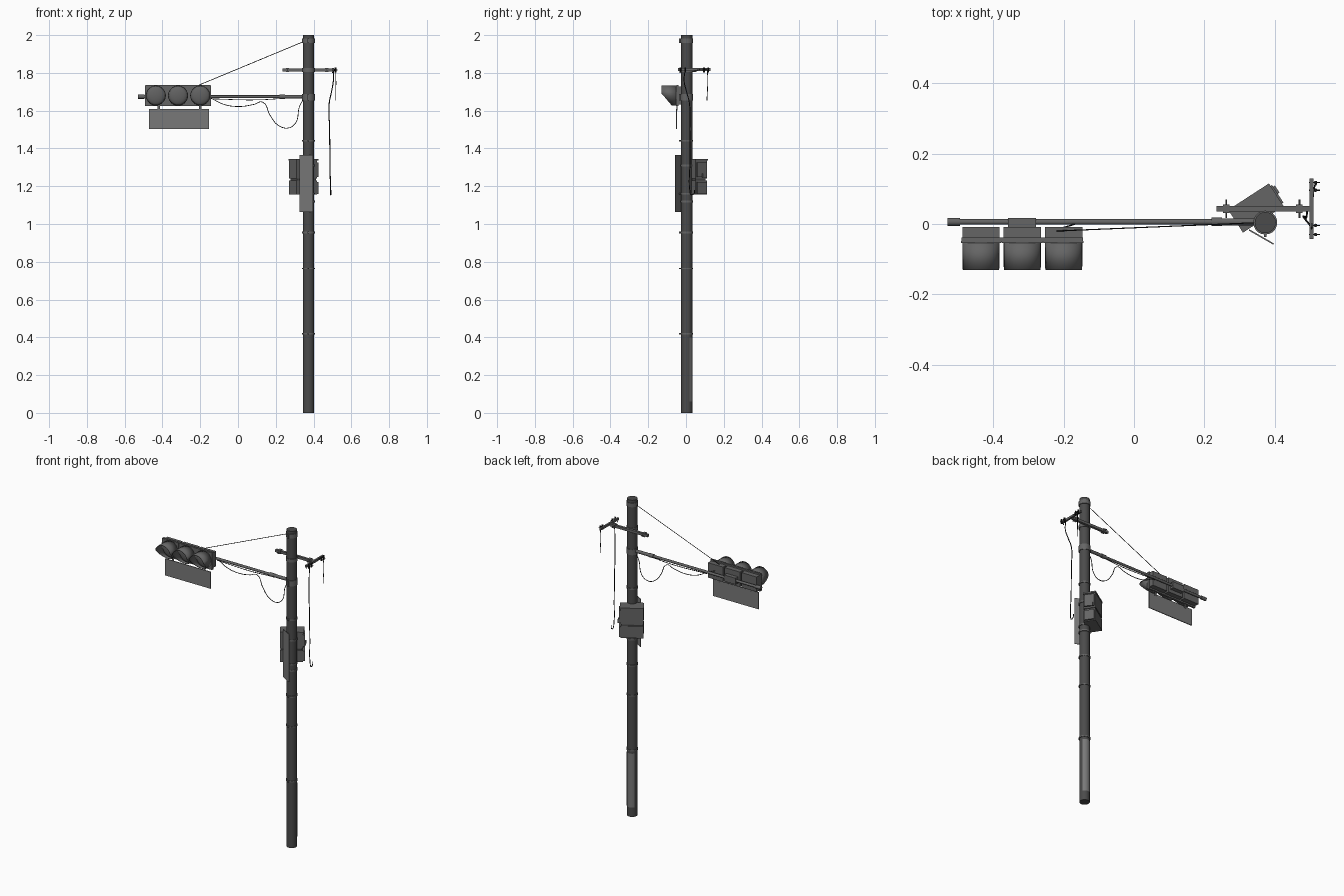
import bpy, bmesh, math
from mathutils import Vector, Matrix

cube = bpy.data.objects.get("Cube")
if cube:
    bpy.data.objects.remove(cube, do_unlink=True)


def material(name, value):
    m = bpy.data.materials.new(name)
    m.use_nodes = True
    col = (value, value, value, 1)
    m.diffuse_color = col
    m.node_tree.nodes["Principled BSDF"].inputs["Base Color"].default_value = col
    return m


POLE = material("dark grey pole", 0.07)
STEEL = material("grey steel", 0.13)
PANEL = material("light grey panel", 0.19)
LENS = material("grey lens", 0.12)
BLACK = material("black cable", 0.01)


def finish(name, bm, mat, smooth=False):
    bmesh.ops.recalc_face_normals(bm, faces=bm.faces)
    mesh = bpy.data.meshes.new(name)
    bm.to_mesh(mesh)
    bm.free()
    mesh.materials.append(mat)
    ob = bpy.data.objects.new(name, mesh)
    bpy.context.collection.objects.link(ob)
    if smooth:
        bpy.ops.object.select_all(action='DESELECT')
        ob.select_set(True)
        bpy.context.view_layer.objects.active = ob
        bpy.ops.object.shade_smooth_by_angle(angle=math.radians(40))
    return ob


def box(name, center, size, mat, turn=0):
    bm = bmesh.new()
    m = (Matrix.Translation(center) @ Matrix.Rotation(turn, 4, 'Z')
         @ Matrix.Diagonal((*size, 1)))
    bmesh.ops.create_cube(bm, size=1, matrix=m)
    return finish(name, bm, mat)


def rod(name, a, b, r, mat, sides=12, r2=None):
    a, b = Vector(a), Vector(b)
    d = b - a
    bm = bmesh.new()
    m = Matrix.Translation((a + b) / 2) @ d.to_track_quat('Z', 'Y').to_matrix().to_4x4()
    bmesh.ops.create_cone(bm, cap_ends=True, segments=sides, radius1=r,
                          radius2=r if r2 is None else r2, depth=d.length, matrix=m)
    return finish(name, bm, mat, True)


def cable(name, points, r=0.002):
    cu = bpy.data.curves.new(name, 'CURVE')
    cu.dimensions = '3D'
    cu.bevel_depth = r
    cu.bevel_resolution = 1
    cu.resolution_u = 6
    sp = cu.splines.new('BEZIER')
    sp.bezier_points.add(len(points) - 1)
    for p, co in zip(sp.bezier_points, points):
        p.co = co
        p.handle_left_type = p.handle_right_type = 'AUTO'
    cu.materials.append(BLACK)
    ob = bpy.data.objects.new(name, cu)
    bpy.context.collection.objects.link(ob)
    bpy.ops.object.select_all(action='DESELECT')
    ob.select_set(True)
    bpy.context.view_layer.objects.active = ob
    bpy.ops.object.convert(target='MESH')


# Pole with straps
PX, PY = 0.373, 0.004
rod("pole", (PX, PY, 0), (PX, PY, 2), 0.03, POLE, 20)
for i, (z, h) in enumerate([(1.97, 0.025), (1.672, 0.035), (1.44, 0.008), (1.16, 0.008),
                            (0.955, 0.008), (0.765, 0.006), (0.42, 0.008)]):
    rod(f"pole_strap_{i}", (PX, PY, z - h / 2), (PX, PY, z + h / 2), 0.034, STEEL, 20)
    box(f"strap_bolt_{i}", (PX, PY - 0.035, z), (0.008, 0.012, h), STEEL)

# Protective sheet round the back of the pole foot
bm = bmesh.new()
rows = []
for i in range(9):
    a = math.radians(30 + 15 * i)
    x, y = PX + 0.0315 * math.cos(a), PY + 0.0315 * math.sin(a)
    rows.append([bm.verts.new((x, y, z)) for z in (0.06, 0.4)])
for p, q in zip(rows, rows[1:]):
    bm.faces.new((p[0], q[0], q[1], p[1]))
finish("pole_foot_sheet", bm, PANEL, True)

# Signal arm
AZ, AY = 1.674, 0.006
rod("signal_arm", (-0.52, AY, AZ), (PX, AY, AZ), 0.008, STEEL)
rod("arm_end_cap", (-0.53, AY, AZ), (-0.495, AY, AZ), 0.011, STEEL)
rod("arm_collar", (0.22, AY, AZ), (0.25, AY, AZ), 0.012, STEEL)
rod("arm_root", (0.25, AY, AZ), (PX, AY, AZ), 0.01, STEEL)
box("arm_bracket", (-0.318, 0.002, AZ), (0.08, 0.03, 0.04), STEEL)

# Signal heads
SZ, R = 1.68, 0.053
box("signal_front_plate", (-0.318, -0.045, SZ), (0.345, 0.012, 0.112), STEEL)
for i in range(3):
    cx = -0.435 + 0.1175 * i
    box(f"signal_body_{i}", (cx, -0.025, SZ), (0.106, 0.034, 0.094), STEEL)
    box(f"signal_front_frame_{i}", (cx, -0.051, SZ), (0.114, 0.006, 0.108), STEEL)

    # Hood with a slanting lower cut
    bm = bmesh.new()
    n = 28
    back, front = [], []
    for k in range(n):
        a = 2 * math.pi * k / n
        x, z = R * math.cos(a), R * math.sin(a)
        reach = min(1, (z + R) / 0.066)
        back.append(bm.verts.new((cx + x, -0.05, SZ + z)))
        front.append(bm.verts.new((cx + x, -0.075 - 0.056 * reach, SZ + z)))
    for k in range(n):
        j = (k + 1) % n
        bm.faces.new((back[k], back[j], front[j], front[k]))
    hood = finish(f"signal_hood_{i}", bm, STEEL, True)
    mod = hood.modifiers.new("thickness", 'SOLIDIFY')
    mod.thickness = 0.003

    bm = bmesh.new()
    bmesh.ops.create_uvsphere(bm, u_segments=20, v_segments=10, radius=1,
                              matrix=Matrix.Translation((cx, -0.054, SZ))
                              @ Matrix.Diagonal((0.05, 0.016, 0.05, 1)))
    finish(f"signal_lens_{i}", bm, LENS, True)

# Name plate below the signal
box("hanging_plate", (-0.313, -0.05, 1.557), (0.318, 0.005, 0.106), PANEL)
for x in (-0.42, -0.2):
    box("plate_hanger", (x, -0.047, 1.615), (0.012, 0.004, 0.03), STEEL)

# Stay wire and arm cables
rod("stay_wire", (PX - 0.02, PY, 1.968), (-0.22, -0.02, 1.73), 0.0018, BLACK, 6)
cable("arm_cable", [(-0.2, -0.01, 1.69), (-0.14, AY, 1.665), (-0.08, AY, 1.635),
                    (0, AY, 1.622), (0.08, AY, 1.632), (0.13, AY, 1.645),
                    (0.17, AY, 1.575), (0.21, AY, 1.525), (0.265, AY, 1.508),
                    (0.305, AY, 1.535), (0.325, AY, 1.62), (0.345, AY, 1.66)])
cable("arm_upper_cable", [(-0.15, AY, 1.663), (0.1, AY, 1.657), (0.24, AY, 1.665)])

# Crossarm
CZ, CY = 1.815, 0.043
box("crossarm", (0.367, CY, CZ), (0.265, 0.015, 0.016), STEEL)
rod("crossarm_band", (PX, PY, CZ - 0.01), (PX, PY, CZ + 0.01), 0.034, STEEL, 20)
for x in (0.262, 0.47):
    rod("crossarm_bolt", (x, CY - 0.026, CZ), (x, CY + 0.026, CZ), 0.003, STEEL, 6)
    box("crossarm_clamp", (x, CY, CZ), (0.018, 0.024, 0.022), STEEL)
box("end_bar", (0.504, 0.043, CZ + 0.003), (0.011, 0.172, 0.014), STEEL)
for y in (-0.03, -0.004, 0.096, 0.118):
    rod("insulator", (0.516, y, CZ - 0.012), (0.516, y, CZ + 0.014), 0.005, BLACK, 8)
    rod("insulator_pin", (0.498, y, CZ), (0.528, y, CZ), 0.002, BLACK, 6)
cable("bar_cable", [(0.5, -0.032, 1.80), (0.504, -0.02, 1.822), (0.508, 0.04, 1.812),
                    (0.51, 0.09, 1.82), (0.516, 0.118, 1.815)])
cable("short_drop_cable", [(0.516, 0.112, 1.815), (0.518, 0.115, 1.78), (0.517, 0.111, 1.655)])
cable("long_drop_cable", [(0.505, -0.004, 1.82), (0.505, -0.01, 1.76), (0.495, 0.003, 1.70),
                          (0.483, 0.018, 1.64), (0.485, 0.02, 1.5), (0.487, 0.021, 1.33),
                          (0.49, 0.02, 1.18), (0.491, 0.028, 1.155), (0.491, 0.042, 1.16),
                          (0.491, 0.045, 1.18)], 0.0028)

# Control cabinet, turned away from the arm
TURN = math.radians(33)
spin = Matrix.Rotation(TURN, 3, 'Z')
origin = Vector((0.349, 0.047, 0))


def cabinet_part(name, offset, z0, z1, w, d, mat):
    c = origin + spin @ Vector((*offset, 0))
    box(name, (c.x, c.y, (z0 + z1) / 2), (w, d, z1 - z0), mat, TURN)


cabinet_part("upper_cabinet", (-0.005, 0), 1.24, 1.338, 0.13, 0.072, STEEL)
cabinet_part("upper_cabinet_lid", (-0.003, 0), 1.335, 1.345, 0.138, 0.077, STEEL)
cabinet_part("lower_cabinet", (-0.005, 0), 1.155, 1.23, 0.13, 0.072, STEEL)
cabinet_part("cabinet_core", (-0.005, 0), 1.225, 1.245, 0.12, 0.062, POLE)
cabinet_part("upper_cabinet_door", (0.065, 0), 1.25, 1.325, 0.012, 0.06, STEEL)
cabinet_part("lower_cabinet_door", (0.065, 0), 1.16, 1.222, 0.012, 0.06, STEEL)
cabinet_part("cabinet_latch", (0.073, 0.012), 1.245, 1.268, 0.008, 0.024, STEEL)

# Upright plate on the front of the pole
box("pole_sign_plate", (0.362, -0.037, 1.215), (0.081, 0.004, 0.302), PANEL, math.radians(-30))
for z in (1.12, 1.31):
    rod("sign_band", (PX, PY, z - 0.005), (PX, PY, z + 0.005), 0.034, STEEL, 20)
